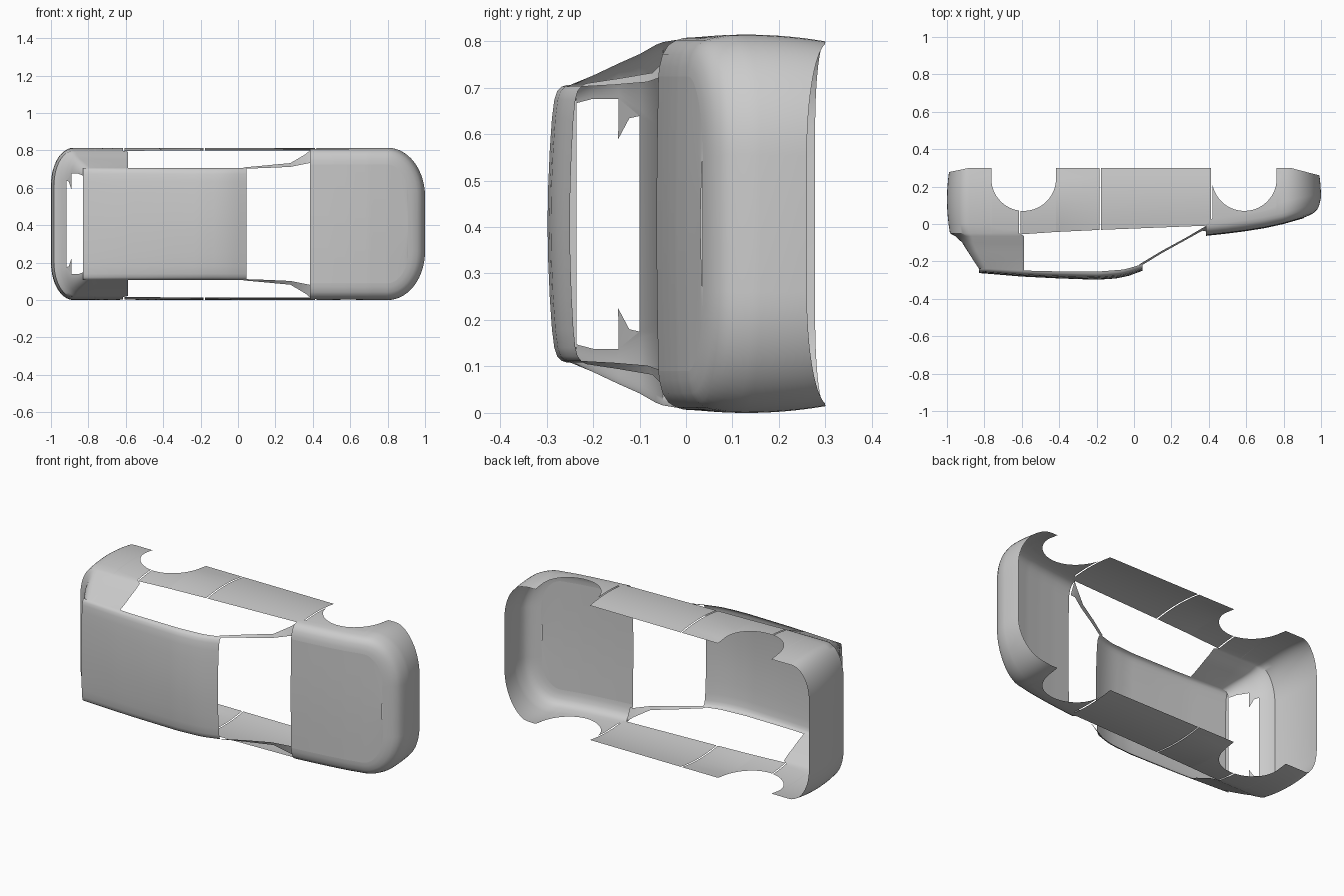
import bpy, bmesh, math

if "Cube" in bpy.data.objects:
    bpy.data.objects.remove(bpy.data.objects["Cube"])

W = 0.814            # body width along z (the car lies on its side, roof towards -y)
R, ARCH_Y = 0.173, 0.243


def make(name, verts, faces, angle=35):
    me = bpy.data.meshes.new(name)
    me.from_pydata(verts, [], faces)
    bm = bmesh.new()
    bm.from_mesh(me)
    bmesh.ops.remove_doubles(bm, verts=bm.verts, dist=1e-5)
    bmesh.ops.recalc_face_normals(bm, faces=bm.faces)
    bm.to_mesh(me)
    bm.free()
    me.shade_smooth()
    me.set_sharp_from_angle(angle=math.radians(angle))
    ob = bpy.data.objects.new(name, me)
    bpy.context.collection.objects.link(ob)
    return ob


def grid(name, rows, skip=lambda r, c: False):
    n = len(rows[0])
    verts = [p for row in rows for p in row]
    faces = [(r * n + c, r * n + c + 1, (r + 1) * n + c + 1, (r + 1) * n + c)
             for r in range(len(rows) - 1) for c in range(n - 1) if not skip(r, c)]
    return make(name, verts, faces)


def interp(pts, x):
    if x <= pts[0][0]:
        return pts[0][1]
    for (a, u), (b, v) in zip(pts, pts[1:]):
        if x <= b:
            t = (x - a) / (b - a)
            return u + (v - u) * t
    return pts[-1][1]


def bottom(x):
    for c in (-0.59, 0.59):
        if abs(x - c) < R:
            return ARCH_Y - math.sqrt(R * R - (x - c) ** 2)
    return interp([(-1, 0.278), (-0.88, 0.3), (0.84, 0.3), (1, 0.26)], x)


def bulge(y):
    return 0.5 * (y - 0.13) ** 2


def stations(a, b):
    # x positions along a side, dense around the wheel arches
    xs = {a, b}
    for c in (-0.59, 0.59):
        xs |= {c - R * math.cos(math.pi * k / 28) for k in range(1, 28)}
        xs |= {c + s * (R + e) for s in (-1, 1) for e in (-1e-4, 1e-4)}
    lo, hi = min(a, b), max(a, b)
    return sorted((x for x in xs if lo <= x <= hi), reverse=a > b)


def plan(xs, xe, zs, rx, rz, d=0.0, n=14):
    # side, rounded corner, end, corner, other side (inset by d)
    s = 1 if xe > 0 else -1
    half = [(x, zs + d) for x in xs]
    for k in range(n + 1):
        a = math.pi / 2 * k / n
        half.append((xe - s * rx + s * (rx - d) * math.sin(a), zs + rz - (rz - d) * math.cos(a)))
    return half + [(x, W - z) for x, z in reversed(half)]


def lower_rows(xs, xe, rx, rz, top):
    rows = []
    for k in range(8):
        row = []
        base = plan(xs, xe, 0.0, rx, rz)
        for i, (x, z) in enumerate(base):
            b = bottom(x)
            y = b + (top(x) - b) * k / 7
            px, pz = plan(xs, xe, 0.0, rx, rz, bulge(y))[i]
            row.append((px, y, pz))
        rows.append(row)
    return rows


# front fenders, nose and bonnet in one sheet
HOOD = [(0.38, -0.06), (0.5, -0.047), (0.6, -0.034), (0.7, -0.018), (0.8, 0.004),
        (0.88, 0.027), (0.94, 0.044), (1.0, 0.058)]
fx = stations(0.419, 0.79)
rows = lower_rows(fx, 1.0, 0.2, 0.26, lambda x: interp(HOOD, x) + 0.085)
for d, dy in ((0.007, 0.055), (0.012, 0.038), (0.022, 0.022), (0.042, 0.009), (0.07, 0.002), (0.09, 0)):
    p = plan(fx, 1.0, 0.0, 0.2, 0.26, d)
    p[0], p[-1] = (0.385, p[0][1]), (0.385, p[-1][1])
    rows.append([(x, interp(HOOD, x) + dy, z) for x, z in p])
grid("front_body", rows)
ring = rows[-1]
half = len(ring) // 2
deck = []
for i in range(half):
    a, b = ring[i], ring[-1 - i]
    deck.append([(a[0], a[1] - 0.004 * math.sin(math.pi * t / 10), a[2] + (b[2] - a[2]) * t / 10)
                 for t in range(11)])
grid("bonnet", deck)

# rear fenders, tail, rear quarters and rear window frame
SIDE = [(-0.83, -0.238), (-0.5, -0.252), (-0.2, -0.255), (-0.05, -0.243), (0.045, -0.215)]
rx_ = stations(-0.614, -0.77)
rows = lower_rows(rx_, -1.0, 0.12, 0.2, lambda x: -0.05)
first = len(rows)
for y, xe, zs, cx, cz in ((-0.065, -0.955, 0.022, 0.09, 0.17), (-0.10, -0.918, 0.042, 0.06, 0.133),
                          (-0.145, -0.89, 0.062, 0.05, 0.076), (-0.2, -0.855, 0.088, 0.045, 0.05),
                          (-0.238, -0.83, 0.108, 0.04, 0.04)):
    p = plan(rx_, xe, zs, cx, cz)
    p[0], p[-1] = (-0.588, p[0][1]), (-0.588, p[-1][1])
    rows.append([(x, interp(SIDE, x) if y == -0.238 else y, z) for x, z in p])
mid = len(rows[0]) // 2 - 1
grid("rear_body", rows, lambda r, c: r > first and c == mid)

# door panels on both sides
for name, a, b in (("rear_door", -0.606, -0.184), ("front_door", -0.176, 0.411)):
    for side in ("left", "right"):
        rows = []
        for k in range(8):
            row = []
            for x in stations(a, b):
                t = interp([(-0.6, -0.055), (-0.35, -0.038), (0.41, -0.008)], x)
                y = bottom(x) + (t - bottom(x)) * k / 7
                z = bulge(y)
                row.append((x, y, z if side == "left" else W - z))
            rows.append(row)
        grid(f"{name}_{side}", rows)

# roof with rounded long edges
CROWN = [(-0.83, -0.262), (-0.6, -0.281), (-0.4, -0.291), (-0.2, -0.298), (-0.1, -0.292),
         (-0.03, -0.278), (0.045, -0.25)]
SECTION = [(0.108, 0), (0.112, 0.3), (0.122, 0.52), (0.14, 0.66), (0.18, 0.78), (0.25, 0.89),
           (0.33, 0.97), (0.407, 1)]
SECTION += [(W - z, t) for z, t in reversed(SECTION[:-1])]
rows = []
for k in range(26):
    x = -0.83 + 0.875 * k / 25
    rows.append([(x, interp(SIDE, x) + (interp(CROWN, x) - interp(SIDE, x)) * t, z) for z, t in SECTION])
grid("roof", rows)
# small lip closing the roof above the rear window
grid("rear_window_header", [rows[0], [(-0.83, -0.236, min(max(z, 0.14), W - 0.14)) for z, t in SECTION]])

# windscreen pillars and rear window corner fins
PILLAR_IN = [(0.03, -0.228, 0.112), (0.15, -0.155, 0.108), (0.28, -0.083, 0.102), (0.365, -0.036, 0.085),
             (0.39, -0.04, 0.08)]
PILLAR_OUT = [(0.03, -0.215, 0.105), (0.15, -0.143, 0.094), (0.28, -0.072, 0.082), (0.36, -0.025, 0.035),
              (0.39, -0.008, 0.01)]
FIN = [(-0.89, -0.145, 0.138), (-0.89, -0.146, 0.225), (-0.905, -0.122, 0.18), (-0.918, -0.10, 0.175)]


def flip(pts, side):
    return [(x, y, W - z if side == "right" else z) for x, y, z in pts]


for side in ("left", "right"):
    grid(f"windscreen_pillar_{side}", [flip(PILLAR_IN, side), flip(PILLAR_OUT, side)])
    make(f"rear_window_fin_{side}", flip(FIN, side), [(0, 1, 2), (0, 2, 3)])
